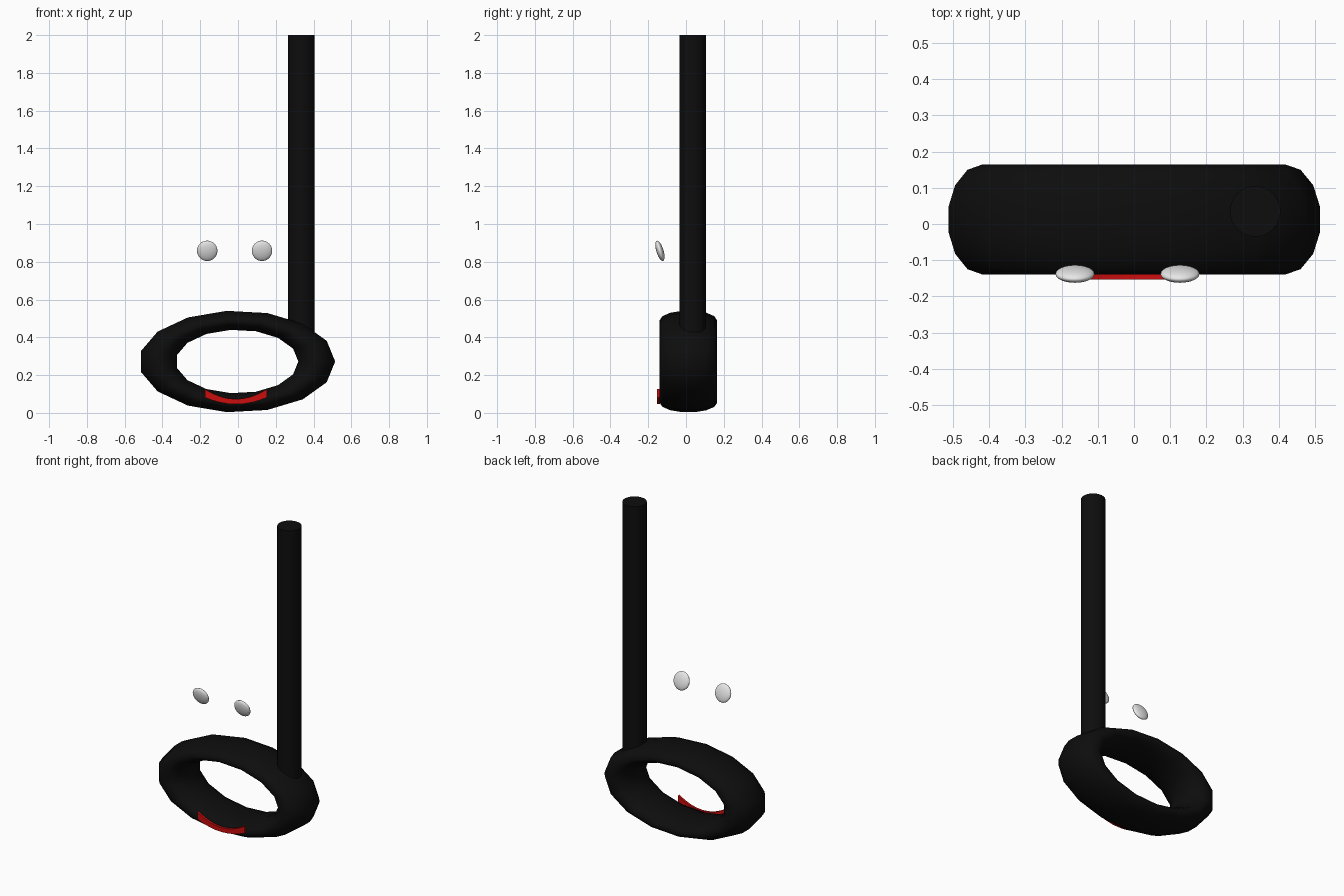
import bpy, bmesh, math
from mathutils import Vector

old = bpy.data.objects.get("Cube")
if old:
    bpy.data.objects.remove(old, do_unlink=True)


def material(name, color):
    m = bpy.data.materials.new(name)
    m.use_nodes = True
    m.diffuse_color = (*color, 1)
    m.node_tree.nodes["Principled BSDF"].inputs["Base Color"].default_value = (*color, 1)
    return m


black = material("black", (0.004, 0.004, 0.004))
red = material("red", (0.6, 0.004, 0.004))
white = material("white", (0.8, 0.8, 0.8))


def finish(bm, name, mat, angle=60):
    bmesh.ops.recalc_face_normals(bm, faces=bm.faces)
    me = bpy.data.meshes.new(name)
    bm.to_mesh(me)
    bm.free()
    ob = bpy.data.objects.new(name, me)
    bpy.context.collection.objects.link(ob)
    me.materials.append(mat)
    bpy.ops.object.select_all(action='DESELECT')
    ob.select_set(True)
    bpy.context.view_layer.objects.active = ob
    bpy.ops.object.shade_smooth_by_angle(angle=math.radians(angle))
    return ob


def skin(bm, loops, closed):
    """Bridge successive rings of vertices with quads."""
    n = len(loops)
    for i in range(n if closed else n - 1):
        a, b = loops[i], loops[(i + 1) % n]
        for j in range(len(a)):
            k = (j + 1) % len(a)
            bm.faces.new((a[j], a[k], b[k], b[j]))


# Flattened ring lying around the y axis
MAJOR, MINOR = 15, 14
bm = bmesh.new()
loops = []
for i in range(MAJOR):
    a = math.tau * i / MAJOR
    loop = []
    for j in range(MINOR):
        b = math.tau * (j + 0.5) / MINOR
        r = 1 + 0.237 * math.cos(b)
        loop.append(bm.verts.new((-0.005 + 0.422 * r * math.cos(a),
                                  0.0125 + 0.1525 * math.sin(b),
                                  0.272 + 0.219 * r * math.sin(a))))
    loops.append(loop)
skin(bm, loops, True)
finish(bm, "ring_body", black, 80)

# Upright pole rising from the ring's left side
bm = bmesh.new()
bmesh.ops.create_cone(bm, cap_ends=True, segments=32, radius1=0.07, radius2=0.07, depth=1.59)
bmesh.ops.translate(bm, verts=bm.verts, vec=(0.335, 0.035, 1.205))
finish(bm, "pole", black)

# Flattened, slightly tilted eyes
for name, x in (("right_eye", -0.163), ("left_eye", 0.127)):
    bm = bmesh.new()
    bmesh.ops.create_uvsphere(bm, u_segments=32, v_segments=16, radius=1)
    ob = finish(bm, name, white, 80)
    ob.scale = (0.054, 0.019, 0.056)
    ob.rotation_euler.x = math.radians(17)
    ob.location = (x, -0.138, 0.858)

# Curved mouth strip on the front of the ring
bm = bmesh.new()
loops = []
for i in range(9):
    t = i / 4 - 1
    x = -0.011 + 0.165 * t
    lo, hi = 0.046 + 0.036 * t * t, 0.073 + 0.053 * t * t
    loops.append([bm.verts.new(Vector((x, y, z)))
                  for y, z in ((-0.153, lo), (-0.153, hi), (-0.138, hi), (-0.138, lo))])
skin(bm, loops, False)
bm.faces.new(loops[0])
bm.faces.new(loops[-1])
finish(bm, "mouth", red, 40)
